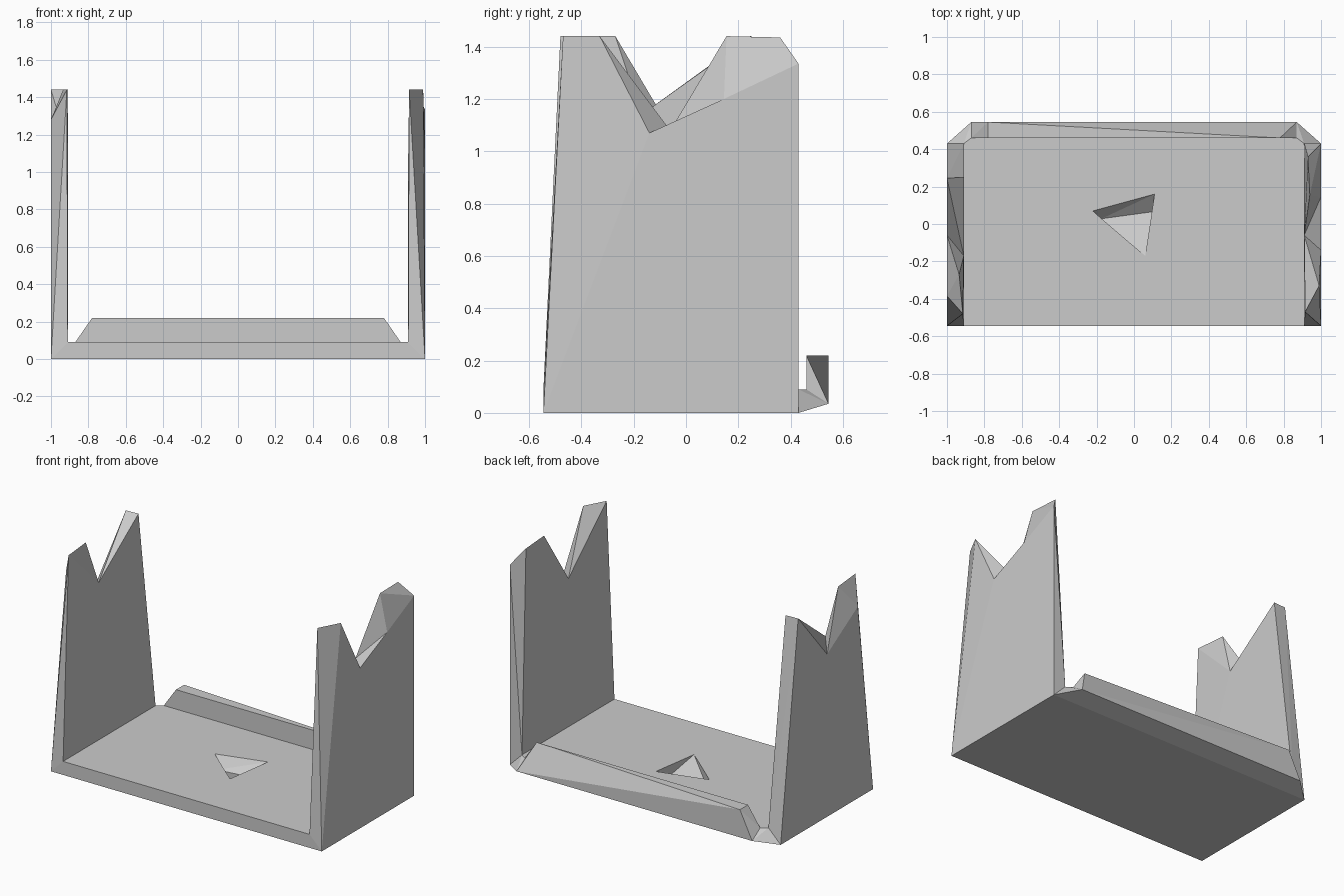
import bpy, bmesh

if "Cube" in bpy.data.objects:
    bpy.data.objects.remove(bpy.data.objects["Cube"])


def finish(name, bm):
    bmesh.ops.remove_doubles(bm, verts=bm.verts, dist=1e-4)
    bmesh.ops.recalc_face_normals(bm, faces=bm.faces)
    me = bpy.data.meshes.new(name)
    bm.to_mesh(me)
    bm.free()
    ob = bpy.data.objects.new(name, me)
    bpy.context.collection.objects.link(ob)
    return ob


def hull(name, points):
    bm = bmesh.new()
    for p in points:
        bm.verts.new(p)
    bmesh.ops.convex_hull(bm, input=bm.verts)
    bmesh.ops.dissolve_limit(bm, angle_limit=0.01, verts=bm.verts, edges=bm.edges)
    return finish(name, bm)


def both(points):
    return [(s * x, y, z) for x, y, z in points for s in (1, -1)]


def wall(name, outer, inner, flips):
    """Broken wall: two outlines joined by a faceted rim; flips picks each diagonal."""
    bm = bmesh.new()
    O = [bm.verts.new(p) for p in outer]
    I = [bm.verts.new(p) for p in inner]
    n = len(O)
    for i in range(n):
        j = (i + 1) % n
        if flips[i]:
            tris = (O[i], O[j], I[i]), (O[j], I[j], I[i])
        else:
            tris = (O[i], O[j], I[j]), (O[i], I[j], I[i])
        for t in tris:
            bm.faces.new(t)
    caps = [bm.faces.new(O), bm.faces.new(I)]
    bmesh.ops.remove_doubles(bm, verts=bm.verts, dist=1e-4)
    bmesh.ops.triangulate(bm, faces=[f for f in bm.faces if len(f.verts) > 3])
    return finish(name, bm)


# Floor slab with chamfered back corners
floor = hull("floor", both([(1, -.545, 0), (1, .43, 0), (.87, .545, .035),
                            (.87, .46, .09), (.91, .43, .09), (.91, -.545, .09)]))

# Raised back lip, chipped at one end
hull("back_lip", both([(.87, .46, .09), (.87, .545, .035), (.78, .46, .22)])
     + [(-.78, .545, .22)])

# Right wall
wall("right_wall",
     [(1, -.545, 0), (.99, -.33, 1.44), (1, -.14, 1.07),
      (1, .145, 1.2), (1, .43, 1.335), (1, .43, 0)],
     [(.91, -.545, .09), (.915, -.47, 1.44), (.91, -.06, 1.08),
      (.94, .155, 1.44), (.93, .36, 1.435), (.91, .43, .09)],
     (0, 0, 1, 1, 0, 0))

# Left wall
wall("left_wall",
     [(-1, -.545, 0), (-1, -.385, 1.28), (-1, -.06, 1.085),
      (-1, -.06, 1.085), (-1, .245, 1.44), (-1, .43, 0)],
     [(-.91, -.545, .09), (-.915, -.48, 1.44), (-.935, -.27, 1.44),
      (-.91, -.17, 1.14), (-.91, .25, 1.44), (-.91, .43, .09)],
     (0, 0, 0, 1, 0, 0))

# Chipped hole in the floor
rim = [(-.22, .07), (.11, .16), (.06, -.17)]
cutter = hull("floor_chip_cutter",
              [(x, y, z) for x, y in rim for z in (.09, .13)]
              + [(-.175, .028, .012), (.096, .065, .012)])
cutter.hide_render = True
cutter.hide_viewport = True
cut = floor.modifiers.new("chip", 'BOOLEAN')
cut.operation = 'DIFFERENCE'
cut.solver = 'EXACT'
cut.object = cutter
